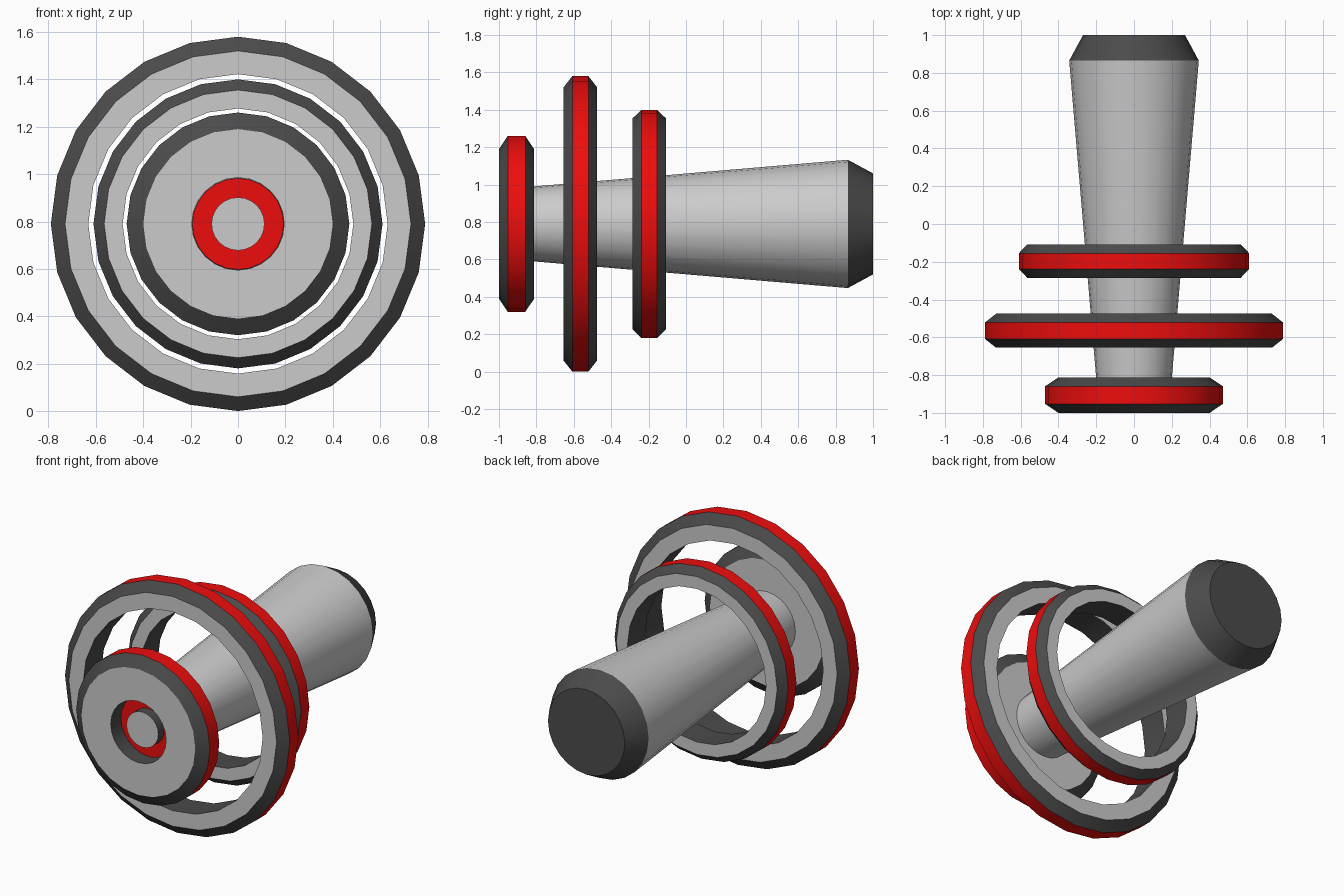
import bpy, bmesh, math

if "Cube" in bpy.data.objects:
    bpy.data.objects.remove(bpy.data.objects["Cube"])

SIDES = 24
AXIS_Z = 0.79


def material(name, rgb):
    m = bpy.data.materials.new(name)
    m.diffuse_color = (*rgb, 1)
    m.use_nodes = True
    m.node_tree.nodes["Principled BSDF"].inputs["Base Color"].default_value = m.diffuse_color
    return m


GREY = material("grey", (0.8, 0.8, 0.8))
DARK = material("dark_grey", (0.07, 0.07, 0.07))
RED = material("red", (0.85, 0.004, 0.004))
MATS = [GREY, DARK, RED]


def lathe(name, profile, mats, closed=False):
    """Turn (radius, y) points about the y axis; one material per profile segment."""
    bm = bmesh.new()
    rings = []
    for r, y in profile:
        if r == 0:
            rings.append([bm.verts.new((0, y, AXIS_Z))] * SIDES)
        else:
            rings.append([bm.verts.new((r * math.sin(a), y, AXIS_Z + r * math.cos(a)))
                          for a in (2 * math.pi * i / SIDES for i in range(SIDES))])
    pairs = list(zip(rings, rings[1:] + (rings[:1] if closed else [])))
    for (a, b), mat in zip(pairs, mats):
        for i in range(SIDES):
            j = (i + 1) % SIDES
            corners = list(dict.fromkeys((a[i], a[j], b[j], b[i])))
            bm.faces.new(corners).material_index = MATS.index(mat)
    bmesh.ops.recalc_face_normals(bm, faces=bm.faces)
    mesh = bpy.data.meshes.new(name)
    bm.to_mesh(mesh)
    bm.free()
    for m in MATS:
        mesh.materials.append(m)
    obj = bpy.data.objects.new(name, mesh)
    bpy.context.collection.objects.link(obj)
    bpy.ops.object.select_all(action='DESELECT')
    obj.select_set(True)
    bpy.context.view_layer.objects.active = obj
    bpy.ops.object.shade_smooth_by_angle(angle=math.radians(20))
    return obj


def ring(name, outer, face, inner, y0, y1, bevel=0.047):
    """Bevelled ring: grey flat faces, dark bevels and bore, red rim."""
    lathe(name,
          [(inner, y0), (face, y0), (outer, y0 + bevel),
           (outer, y1 - bevel), (face, y1), (inner, y1)],
          [GREY, DARK, RED, DARK, GREY, DARK], closed=True)


# Tapered body with dark bevelled rear and red front end
lathe("tapered_body",
      [(0, -0.9), (0.193, -0.9), (0.343, 0.865), (0.27, 1.0), (0, 1.0)],
      [RED, GREY, DARK, DARK])

# Small core inside the front opening
lathe("front_core", [(0, -0.96), (0.112, -0.96), (0.112, -0.88), (0, -0.88)],
      [GREY, DARK, DARK])

# Front disc and the two floating rings
ring("front_disc", 0.47, 0.40, 0.195, -1.0, -0.812)
ring("large_ring", 0.79, 0.73, 0.632, -0.655, -0.475)
ring("medium_ring", 0.61, 0.565, 0.487, -0.285, -0.108)
